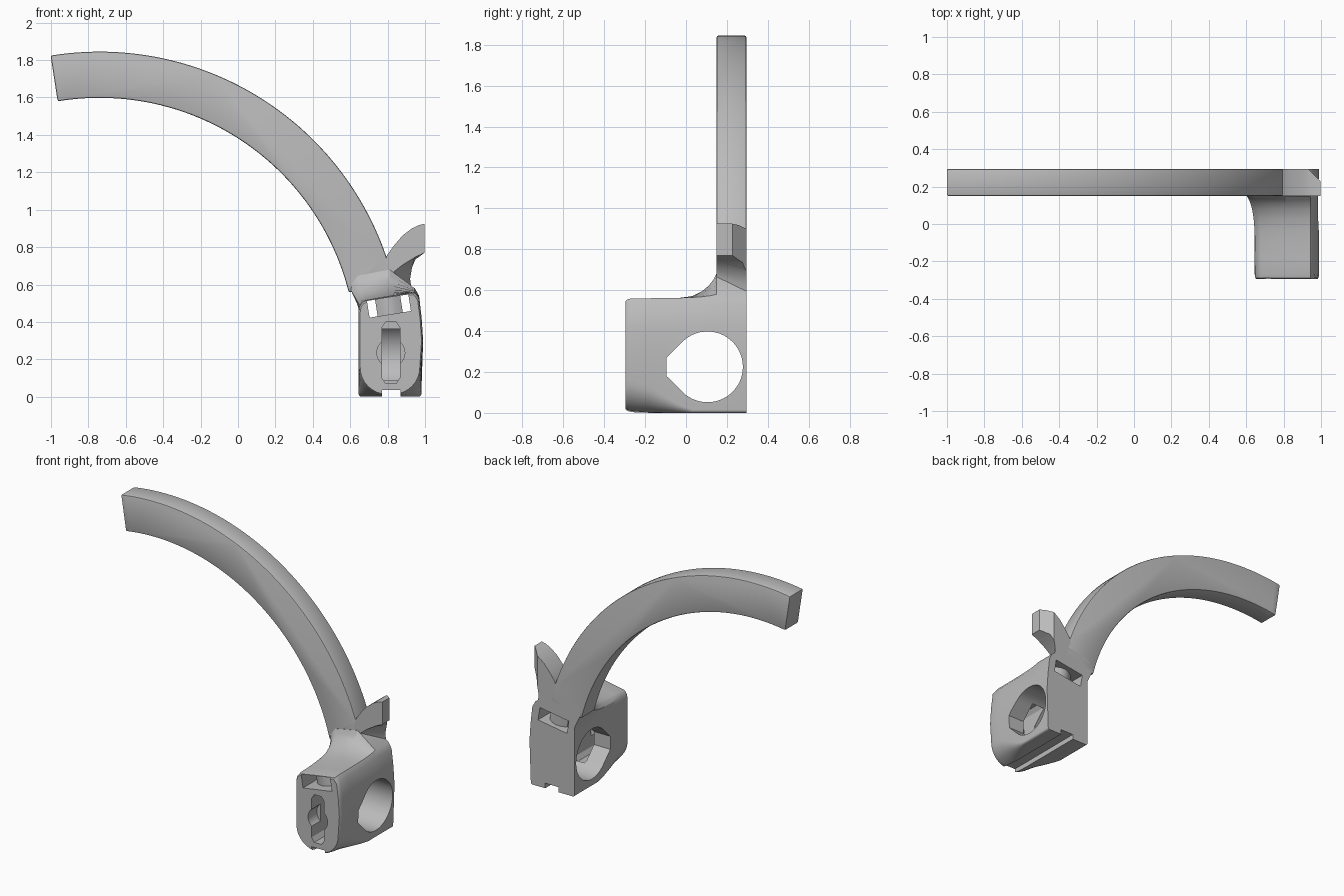
import bpy, bmesh
from math import sin, cos, radians, pi
from mathutils import Matrix

if "Cube" in bpy.data.objects:
    bpy.data.objects.remove(bpy.data.objects["Cube"])

grey = bpy.data.materials.new("plain_grey")
grey.use_nodes = True
grey.diffuse_color = (0.5, 0.5, 0.5, 1)
grey.node_tree.nodes["Principled BSDF"].inputs["Base Color"].default_value = (0.5, 0.5, 0.5, 1)


def loft(name, rings):
    """Skin a list of equal-length closed rings and cap both ends."""
    bm = bmesh.new()
    rows = [[bm.verts.new(p) for p in ring] for ring in rings]
    n = len(rows[0])
    for a, b in zip(rows, rows[1:]):
        for i in range(n):
            j = (i + 1) % n
            bm.faces.new((a[i], a[j], b[j], b[i]))
    bm.faces.new(rows[0])
    bm.faces.new(rows[-1])
    bmesh.ops.recalc_face_normals(bm, faces=bm.faces[:])
    mesh = bpy.data.meshes.new(name)
    bm.to_mesh(mesh)
    bm.free()
    ob = bpy.data.objects.new(name, mesh)
    bpy.context.collection.objects.link(ob)
    mesh.materials.append(grey)
    return ob


def prism(name, pts, axis, lo, hi):
    place = {"x": lambda u, v, d: (d, u, v),
             "y": lambda u, v, d: (u, d, v),
             "z": lambda u, v, d: (u, v, d)}[axis]
    return loft(name, [[place(u, v, d) for u, v in pts] for d in (lo, hi)])


def arc(cx, cy, r, a0, a1, n):
    return [(cx + r * cos(radians(a0 + (a1 - a0) * i / n)),
             cy + r * sin(radians(a0 + (a1 - a0) * i / n))) for i in range(n + 1)]


def box(u0, u1, v0, v1):
    return [(u0, v0), (u1, v0), (u1, v1), (u0, v1)]


def apply_mod(ob, mod):
    bpy.context.view_layer.objects.active = ob
    bpy.ops.object.modifier_apply(modifier=mod.name)


def cut(ob, cutter):
    mod = ob.modifiers.new("cut", "BOOLEAN")
    mod.operation = "DIFFERENCE"
    mod.solver = "EXACT"
    mod.object = cutter
    apply_mod(ob, mod)
    bpy.data.objects.remove(cutter)


def finish(ob, bevel=0):
    if bevel:
        mod = ob.modifiers.new("edge", "BEVEL")
        mod.width, mod.segments = bevel, 2
        mod.angle_limit = radians(40)
        apply_mod(ob, mod)
    bpy.ops.object.select_all(action="DESELECT")
    ob.select_set(True)
    bpy.context.view_layer.objects.active = ob
    bpy.ops.object.shade_smooth_by_angle(angle=radians(30))


# Clamp block: rounded lower corners at the front, flared into the arm at the back
def section(y, scale, r, e):
    left, right = 0.645, 0.98
    pts = arc(left + r, r, r, 180, 270, 8) + arc(right - r, r, r, 270, 360, 8)
    pts += [(0.99, 0.3), (0.982, 0.42), (0.968, 0.53 + 0.01 * e),
            (0.945, 0.56 + 0.02 * e), (0.81, 0.54 + 0.14 * e),
            (0.68 - 0.04 * e, 0.517 + 0.13 * e),
            (0.665 - 0.055 * e, 0.51 + 0.095 * e),
            (0.65 - 0.047 * e, 0.49 + 0.08 * e), (left, 0.46 + 0.02 * e)]
    return [(0.815 + (x - 0.815) * scale, y, 0.28 + (z - 0.28) * scale) for x, z in pts]


rows = [(-0.295, 0.95, 0.15, 0), (-0.288, 0.98, 0.16, 0), (-0.265, 1, 0.16, 0),
        (-0.18, 1, 0.13, 0.02), (-0.1, 1, 0.08, 0.06), (-0.03, 1, 0.04, 0.12),
        (0.03, 1, 0.015, 0.22), (0.08, 1, 0.015, 0.4), (0.11, 1, 0.015, 0.58),
        (0.135, 1, 0.015, 0.8), (0.148, 1, 0.015, 1), (0.295, 1, 0.015, 1)]
block = loft("clamp_block", [section(*row) for row in rows])

# Cross hole with a pointed, flattened front side
cut(block, prism("hole_cutter",
                 arc(0.105, 0.225, 0.173, -135, 135, 48) + [(-0.095, 0.27), (-0.095, 0.18)],
                 "x", 0.4, 1.2))

# Screw slot in the front face with a round recess
cut(block, prism("slot_cutter",
                 [(0.79, 0.07), (0.845, 0.07), (0.865, 0.1), (0.865, 0.37),
                  (0.845, 0.4), (0.79, 0.4), (0.77, 0.37), (0.77, 0.1)], "y", -0.4, 0.0))
cut(block, prism("recess_cutter", arc(0.817, 0.235, 0.075, 0, 350, 35), "y", -0.4, -0.2))

# Groove along the underside
cut(block, prism("groove_cutter", box(0.77, 0.87, -0.1, 0.035), "y", -0.5, 0.5))

# Tilted strap passage: two side channels joined by curved pockets front and back
front_curve = [(x, -0.2 - 0.03 * cos(x / 0.068 * pi / 2)) for x in (0.068, 0.034, 0, -0.034, -0.068)]
back_curve = [(x, -y + 0.03) for x, y in reversed(front_curve)]
strap = prism("strap_cutter",
              [(-0.112, -0.5), (0.112, -0.5), (0.112, 0.5), (-0.112, 0.5),
               (-0.112, 0.4), (-0.112, 0.0)][:4], "z", -0.045, 0.045)
core = prism("strap_core", front_curve + back_curve, "z", -0.1, 0.1)
cut(strap, core)
strap.data.transform(Matrix.Translation((0.807, 0, 0.485)) @ Matrix.Rotation(radians(-9), 4, "Y"))
cut(block, strap)
finish(block)

# Curved arm
arm = prism("curved_arm", arc(-0.74, 0.225, 1.62, 14, 99.3, 56) + arc(-0.74, 0.225, 1.373, 99.4, 14, 56),
            "y", 0.15, 0.295)
finish(arm, 0.009)

# Hook beside the arm, with a slanted underside and a chamfered back corner
top = [(0.78, 0.70), (0.797, 0.757), (0.835, 0.81), (0.88, 0.862), (0.93, 0.9),
       (0.965, 0.917), (0.998, 0.925), (0.998, 0.77)]
under_front = [(0.945, 0.745), (0.88, 0.705), (0.83, 0.665), (0.82, 0.60)]
under_back = [(0.95, 0.735), (0.93, 0.69), (0.92, 0.63), (0.93, 0.56)]
hook = loft("side_hook", [[(x, y, z) for x, z in top + under]
                          for y, under in ((0.15, under_front), (0.295, under_back))])
cut(hook, prism("corner_cutter", [(0.92, 0.305), (1.01, 0.215), (1.1, 0.4)], "z", 0.7, 1.2))
finish(hook)
